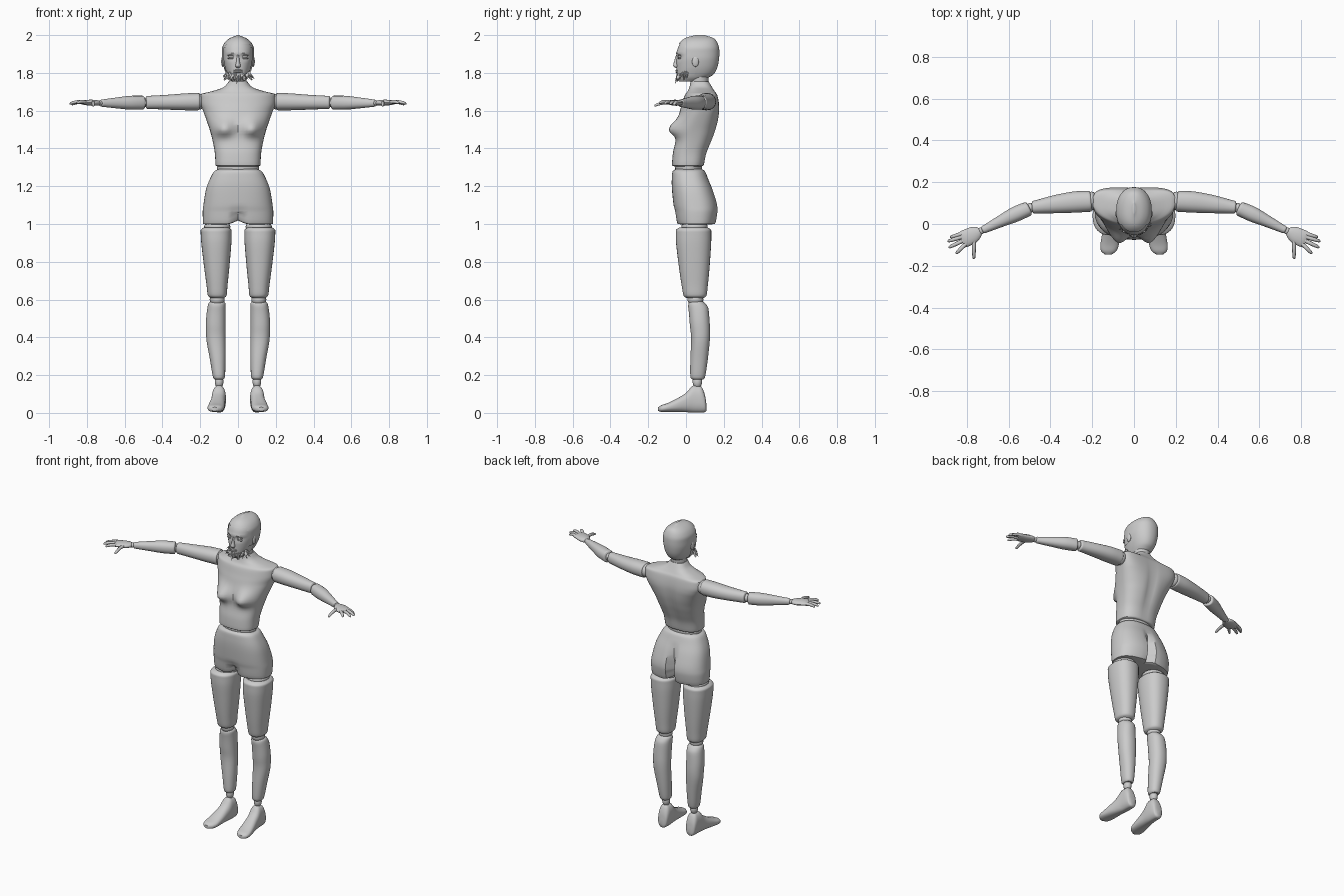
import bpy, bmesh, math, random
from mathutils import Vector as V

random.seed(4)
GREY = bpy.data.materials.new("plain_grey")
GREY.diffuse_color = (0.6, 0.6, 0.6, 1)
X, Y, Z = V((1, 0, 0)), V((0, 1, 0)), V((0, 0, 1))


def finish(name, bm, mirror=False):
    bmesh.ops.recalc_face_normals(bm, faces=bm.faces)
    me = bpy.data.meshes.new(name)
    bm.to_mesh(me)
    bm.free()
    me.materials.append(GREY)
    ob = bpy.data.objects.new(name, me)
    bpy.context.collection.objects.link(ob)
    if mirror:
        ob.modifiers.new("mirror", "MIRROR")
    return ob


def blend(keys, sub):
    """Monotone smooth interpolation between key rings."""
    def slope(i, k):
        if i == 0 or i == len(keys) - 1:
            j = max(0, i - 1)
            return keys[j + 1][k] - keys[j][k]
        a, b = keys[i][k] - keys[i - 1][k], keys[i + 1][k] - keys[i][k]
        return 0 if a * b <= 0 else 2 * a * b / (a + b)
    out = []
    for i in range(len(keys) - 1):
        for s in range(sub):
            t = s / sub
            h = (2*t**3 - 3*t*t + 1, t**3 - 2*t*t + t, 3*t*t - 2*t**3, t**3 - t*t)
            out.append([h[0] * keys[i][k] + h[1] * slope(i, k) + h[2] * keys[i + 1][k]
                        + h[3] * slope(i + 1, k) for k in range(5)])
    return out + [keys[-1]]


def loft(name, keys, u=X, v=Y, p=2.0, n=32, sub=4, shape=None, mirror=False, drop=None):
    """Skin rings (cx, cy, cz, radius_u, radius_v) with superellipse sections."""
    bm = bmesh.new()
    rows = []
    for cx, cy, cz, a, b in blend(keys, sub):
        row = []
        for i in range(n):
            t = 2 * math.pi * i / n
            c, s = math.cos(t), math.sin(t)
            co = V((cx, cy, cz)) + u * a * math.copysign(abs(c) ** (2 / p), c) \
                + v * b * math.copysign(abs(s) ** (2 / p), s)
            row.append(bm.verts.new(shape(co) if shape else co))
        rows.append(row)
    for r, q in zip(rows, rows[1:]):
        for i in range(n):
            bm.faces.new((r[i], r[(i + 1) % n], q[(i + 1) % n], q[i]))
    bm.faces.new(rows[0])
    bm.faces.new(rows[-1])
    if drop:
        bmesh.ops.delete(bm, geom=[f for f in bm.faces if drop(f.calc_center_median())], context="FACES")
    return finish(name, bm, mirror)


def upright(rows, x=0.0):
    """Rows (z, half_width, y_front, y_back) to rings."""
    return [(x, (f + b) / 2, z, w, (b - f) / 2) for z, w, f, b in rows]


def ball(name, c, r, mirror=True):
    bm = bmesh.new()
    bmesh.ops.create_uvsphere(bm, u_segments=20, v_segments=12, radius=1)
    for vert in bm.verts:
        vert.co = V(c) + V([a * b for a, b in zip(vert.co, r)])
    return finish(name, bm, mirror)


def bump(d, w):
    return math.exp(-(d / w) ** 2)


# Torso with bust, swept-back shoulders and spine groove
def torso_shape(c):
    up = min(1, max(0, (c.z - 1.5) / 0.1))
    c.y += 0.03 * up * (c.x / 0.2) ** 2
    if c.y < 0.03:
        c.y -= 0.052 * bump(abs(c.x) - 0.075, 0.05) * bump(c.z - 1.5, 0.05 if c.z > 1.5 else 0.035)
    elif c.y > 0.08:
        c.y -= 0.012 * bump(c.x, 0.025) * bump(c.z - 1.5, 0.13)
    return c


loft("torso", upright([
    (1.305, .105, -.06, .08), (1.31, .118, -.073, .094), (1.37, .122, -.07, .108), (1.43, .132, -.057, .132),
    (1.49, .147, -.047, .155), (1.55, .167, -.043, .17), (1.6, .185, -.032, .175), (1.645, .2, -.018, .172),
    (1.685, .198, -.005, .163), (1.702, .14, .008, .152), (1.725, .075, .018, .138), (1.755, .048, .025, .12)]),
    p=2.6, n=56, shape=torso_shape)
loft("neck", upright([(1.7, .055, .025, .13), (1.75, .046, .024, .118), (1.8, .048, .01, .125)]))
loft("waist_joint", upright([(1.26, .1, -.05, .08), (1.3, .112, -.058, .086), (1.33, .1, -.05, .08)]))


# Pelvis with rear cleft and leg arches
def pelvis_shape(c):
    low = min(1, max(0, (1.24 - c.z) / 0.14))
    if c.y > 0.06:
        c.y -= 0.05 * low * bump(c.x, 0.018)
    elif c.y < 0:
        c.y += 0.03 * min(1, max(0, (1.1 - c.z) / 0.1)) * bump(c.x, 0.025)
    if c.z < 1.05:
        c.z += 0.02 * bump(c.x, 0.03)
    return c


loft("pelvis", upright([
    (.998, .165, -.03, .135), (1.0, .184, -.046, .155), (1.06, .187, -.058, .168), (1.1, .183, -.066, .167),
    (1.18, .17, -.074, .143), (1.24, .148, -.075, .117), (1.28, .125, -.07, .1), (1.29, .105, -.055, .085)]),
    p=2.5, n=56, shape=pelvis_shape)

# Legs
ball("hip_joint", (.11, .045, .985), (.07, .07, .035))
loft("thigh", [
    (.109, .048, .607, .034, .045), (.11, .048, .62, .049, .06), (.111, .046, .68, .056, .07),
    (.113, .043, .8, .07, .084), (.115, .04, .92, .081, .094), (.116, .04, .965, .082, .094),
    (.115, .04, .982, .066, .075)], p=2.3, mirror=True)
ball("knee_joint", (.11, .05, .6), (.04, .042, .035))
loft("shin", [
    (.101, .062, .178, .024, .03), (.101, .062, .187, .031, .038), (.107, .069, .28, .041, .046),
    (.117, .077, .4, .051, .05), (.118, .073, .47, .052, .053), (.114, .066, .55, .049, .053),
    (.111, .058, .58, .045, .044), (.11, .056, .592, .03, .03)], p=2.2, mirror=True)
ball("ankle_joint", (.1, .06, .165), (.023, .025, .035))
loft("foot", [
    (.1, .108, .03, .014, .018), (.1, .1, .05, .03, .046), (.1, .075, .072, .036, .071),
    (.101, .04, .073, .037, .072), (.105, .0, .055, .038, .051), (.111, -.05, .04, .042, .035),
    (.117, -.1, .028, .044, .023), (.121, -.13, .023, .036, .018), (.123, -.147, .02, .014, .01)],
    u=X, v=Z, p=2.4, mirror=True,
    shape=lambda c: V((c.x, c.y, max(c.z, 0.003 if c.y > 0.02 else 0))))

# Arms
ball("shoulder_joint", (.203, .11, 1.648), (.03, .045, .042))
loft("upper_arm", [
    (.203, .11, 1.648, .036, .036), (.211, .109, 1.648, .05, .046), (.27, .106, 1.647, .051, .045),
    (.36, .097, 1.645, .045, .04), (.46, .083, 1.644, .033, .035), (.482, .08, 1.644, .03, .034),
    (.488, .079, 1.644, .02, .025)], u=V((.1, .995, 0)), v=Z, p=2.2, mirror=True)
ball("elbow_joint", (.495, .077, 1.643), (.022, .024, .025))
side = V((.43, .9, 0))
loft("forearm", [
    (.499, .076, 1.642, .022, .026), (.506, .073, 1.642, .034, .037), (.56, .05, 1.642, .037, .037),
    (.64, .012, 1.641, .028, .029), (.705, -.02, 1.64, .02, .021), (.722, -.028, 1.64, .018, .019),
    (.727, -.03, 1.64, .012, .013)], u=side, v=Z, p=2.2, mirror=True)
ball("wrist_joint", (.732, -.033, 1.64), (.017, .017, .014))

# Hands
loft("palm", [
    (.733, -.035, 1.64, .012, .01), (.742, -.038, 1.641, .025, .014), (.775, -.055, 1.642, .04, .016),
    (.81, -.07, 1.643, .041, .013), (.826, -.077, 1.643, .034, .008)], u=V((.4, .92, 0)), v=Z, n=20, mirror=True)
fingers = {"little": (.822, -.046, .88, -.064, 1.632), "ring": (.823, -.062, .892, -.083, 1.636),
           "middle": (.819, -.08, .887, -.113, 1.638), "index": (.806, -.096, .852, -.142, 1.64),
           "thumb": (.766, -.078, .766, -.168, 1.626)}
for name, (x0, y0, x1, y1, z1) in fingers.items():
    d = V((x1 - x0, y1 - y0, 0)).normalized()
    keys = []
    for t, r in ((0, .010), (.4, .0095), (.8, .008), (.95, .006), (1, .002)):
        z = 1.643 + (z1 - 1.643) * t + 0.006 * math.sin(math.pi * t)
        keys.append((x0 + (x1 - x0) * t, y0 + (y1 - y0) * t, z, r, r))
    loft(name + "_finger", keys, u=V((-d.y, d.x, 0)), v=Z, n=10, sub=2, mirror=True)

# Head, with shallow eye sockets
head = [(1.755, .03, -.038, .07), (1.775, .048, -.046, .12), (1.8, .06, -.049, .148), (1.84, .073, -.05, .165),
        (1.885, .08, -.05, .172), (1.925, .08, -.045, .172), (1.96, .066, -.028, .162),
        (1.984, .038, .0, .142), (1.996, .008, .04, .105)]


def face_shape(c):
    if c.y < 0:
        c.y += 0.01 * bump(abs(c.x) - 0.035, 0.02) * bump(c.z - 1.885, 0.014)
        c.y -= 0.005 * bump(c.z - 1.905, 0.01)
    return c


loft("head", upright(head), p=2.2, n=48, shape=face_shape)
loft("skull_cap", upright([(z, w + .005, f - .005, b + .004) for z, w, f, b in head[1:]] + [(2, .006, .05, .1)]),
     p=2.2, n=48,
     drop=lambda c: c.z < 1.781 or c.z < 1.95 and c.y < 0.0 or c.z < 1.83 and c.y < .05)
ball("eye", (.034, -.032, 1.885), (.017, .01, .008))
for name, z in (("upper_eyelid", 1.893), ("lower_eyelid", 1.877)):
    ball(name, (.035, -.034, z), (.021, .009, .004))
loft("nose", [(0, -.042, 1.895, .006, .01), (0, -.048, 1.865, .008, .014), (0, -.053, 1.838, .014, .015),
              (0, -.046, 1.826, .008, .008)], n=16)
for name, z in (("upper_lip", 1.813), ("lower_lip", 1.805)):
    ball(name, (0, -.048, z), (.024, .009, .005), False)
ball("ear", (.081, .05, 1.86), (.008, .018, .028))

# Beard of short spikes around the jaw
bm = bmesh.new()
for i in range(64):
    a = math.radians(random.uniform(-85, 85))
    wide = abs(a) / 1.5
    root = V((.06 * math.sin(a), .02 - .066 * math.cos(a), random.uniform(1.775, 1.795) + .015 * wide))
    aim = V((.5 * math.sin(a) + random.uniform(-.25, .25), -.35 * math.cos(a), -1 + .5 * wide)).normalized()
    length = random.uniform(.026, .042)
    rot = aim.to_track_quat("Z", "Y")
    ring = [bm.verts.new(root + rot @ V((.006 * math.cos(k * 1.571), .006 * math.sin(k * 1.571), 0))) for k in range(4)]
    tip = bm.verts.new(root + aim * length)
    bm.faces.new(ring)
    for k in range(4):
        bm.faces.new((ring[k], ring[(k + 1) % 4], tip))
finish("beard", bm)

# Smooth shading with crisp part ends
bpy.ops.object.select_all(action="SELECT")
bpy.context.view_layer.objects.active = bpy.data.objects["torso"]
bpy.ops.object.shade_smooth_by_angle(angle=math.radians(40))
